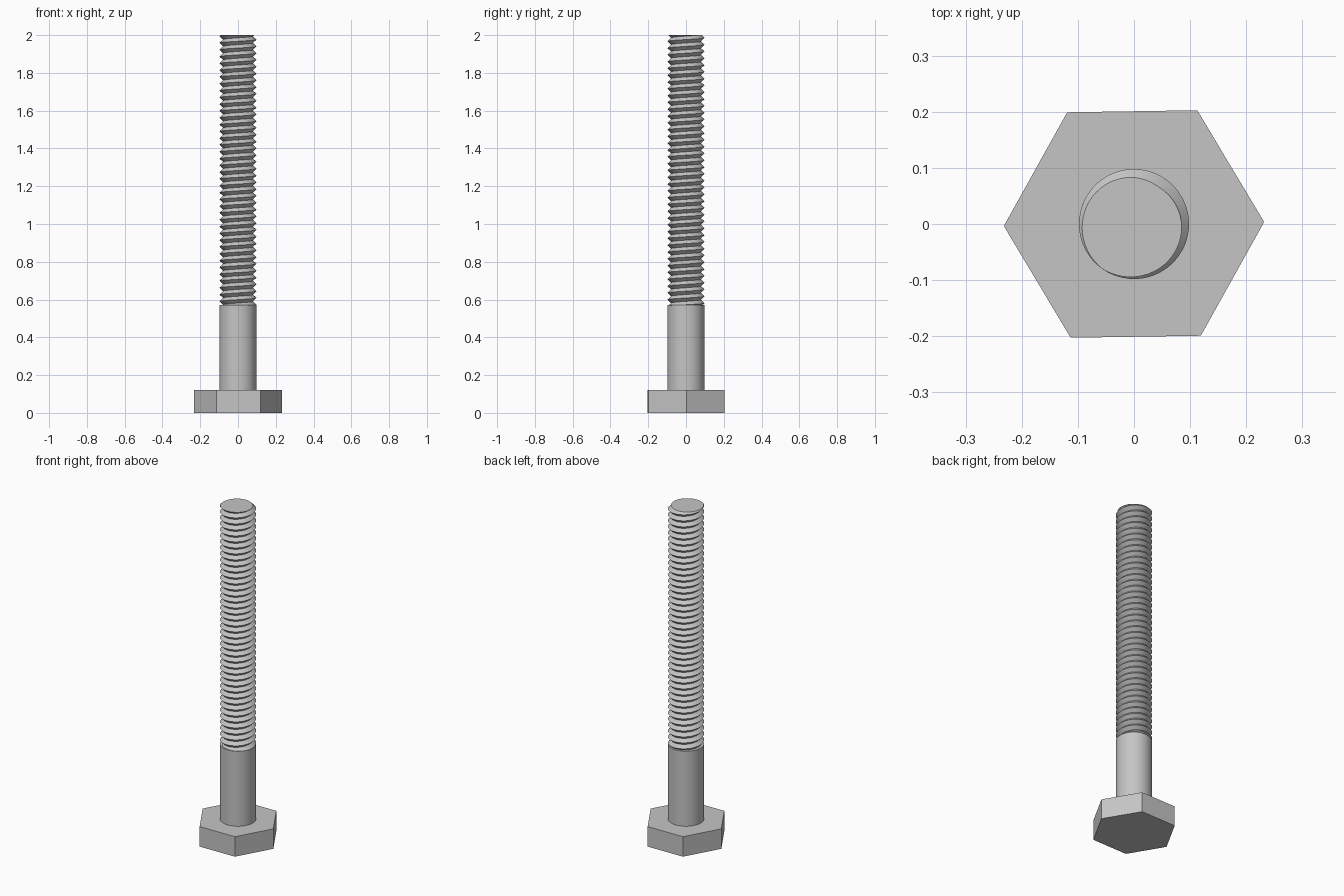
import bpy, bmesh, math

if "Cube" in bpy.data.objects:
    bpy.data.objects.remove(bpy.data.objects["Cube"])

STEEL = bpy.data.materials.new("steel grey")
STEEL.diffuse_color = (0.56, 0.56, 0.56, 1)
STEEL.use_nodes = True
STEEL.node_tree.nodes["Principled BSDF"].inputs["Base Color"].default_value = STEEL.diffuse_color

HEAD_TOP, SHANK_TOP, TOP = 0.12, 0.57, 2.0
CREST, ROOT, PITCH, SIDES = 0.098, 0.079, 0.036, 64


def finish(obj, name, smooth=True):
    obj.name = name
    obj.data.materials.clear()
    obj.data.materials.append(STEEL)
    bpy.ops.object.select_all(action='DESELECT')
    obj.select_set(True)
    bpy.context.view_layer.objects.active = obj
    if smooth:
        bpy.ops.object.shade_smooth_by_angle(angle=math.radians(35))


def prism(name, sides, radius, z0, z1, turn=0.0, smooth=True):
    bm = bmesh.new()
    rings = [[bm.verts.new((radius * math.cos(turn + math.tau * i / sides),
                            radius * math.sin(turn + math.tau * i / sides), z))
              for i in range(sides)] for z in (z0, z1)]
    lo, hi = rings
    for i in range(sides):
        j = (i + 1) % sides
        bm.faces.new((lo[i], lo[j], hi[j], hi[i]))
    bm.faces.new(lo[::-1])
    bm.faces.new(hi)
    me = bpy.data.meshes.new(name)
    bm.to_mesh(me)
    bm.free()
    obj = bpy.data.objects.new(name, me)
    bpy.context.collection.objects.link(obj)
    finish(obj, name, smooth)


def thread():
    # Continuous V-shaped helix, longer than needed at both ends
    bm = bmesh.new()
    turns = int((TOP - SHANK_TOP) / PITCH) + 5
    start = TOP - (turns - 2) * PITCH
    phase = math.radians(235)      # a crest meets the end face here
    crest, root = [], []
    for i in range(turns * SIDES + 1):
        a = phase + math.tau * i / SIDES
        z = start + PITCH * i / SIDES
        c, s = math.cos(a), math.sin(a)
        crest.append(bm.verts.new((CREST * c, CREST * s, z)))
        root.append(bm.verts.new((ROOT * c, ROOT * s, z + PITCH / 2)))
    for i in range(turns * SIDES):
        bm.faces.new((crest[i], crest[i + 1], root[i + 1], root[i]))
        k = i + SIDES
        if k + 1 < len(crest):
            bm.faces.new((root[i], root[i + 1], crest[k + 1], crest[k]))

    # Trim both ends flat and close them with a fan
    for z, side in ((SHANK_TOP - 0.005, -1), (TOP, 1)):
        cut = bmesh.ops.bisect_plane(
            bm, geom=bm.verts[:] + bm.edges[:] + bm.faces[:], dist=1e-6,
            plane_co=(0, 0, z), plane_no=(0, 0, side), clear_outer=True)
        centre = bm.verts.new((0, 0, z))
        for e in [g for g in cut["geom_cut"] if isinstance(g, bmesh.types.BMEdge)]:
            p, q = e.verts
            ccw = p.co.x * q.co.y - p.co.y * q.co.x > 0
            bm.faces.new((centre, p, q) if ccw == (side > 0) else (centre, q, p))
    me = bpy.data.meshes.new("thread")
    bm.to_mesh(me)
    bm.free()
    obj = bpy.data.objects.new("thread", me)
    bpy.context.collection.objects.link(obj)
    finish(obj, "thread")


# Hexagonal head, plain shank and threaded length
prism("hex_head", 6, 0.232, 0, HEAD_TOP, math.radians(0.9), smooth=False)
prism("shank", SIDES, CREST, HEAD_TOP - 0.01, SHANK_TOP)
thread()
